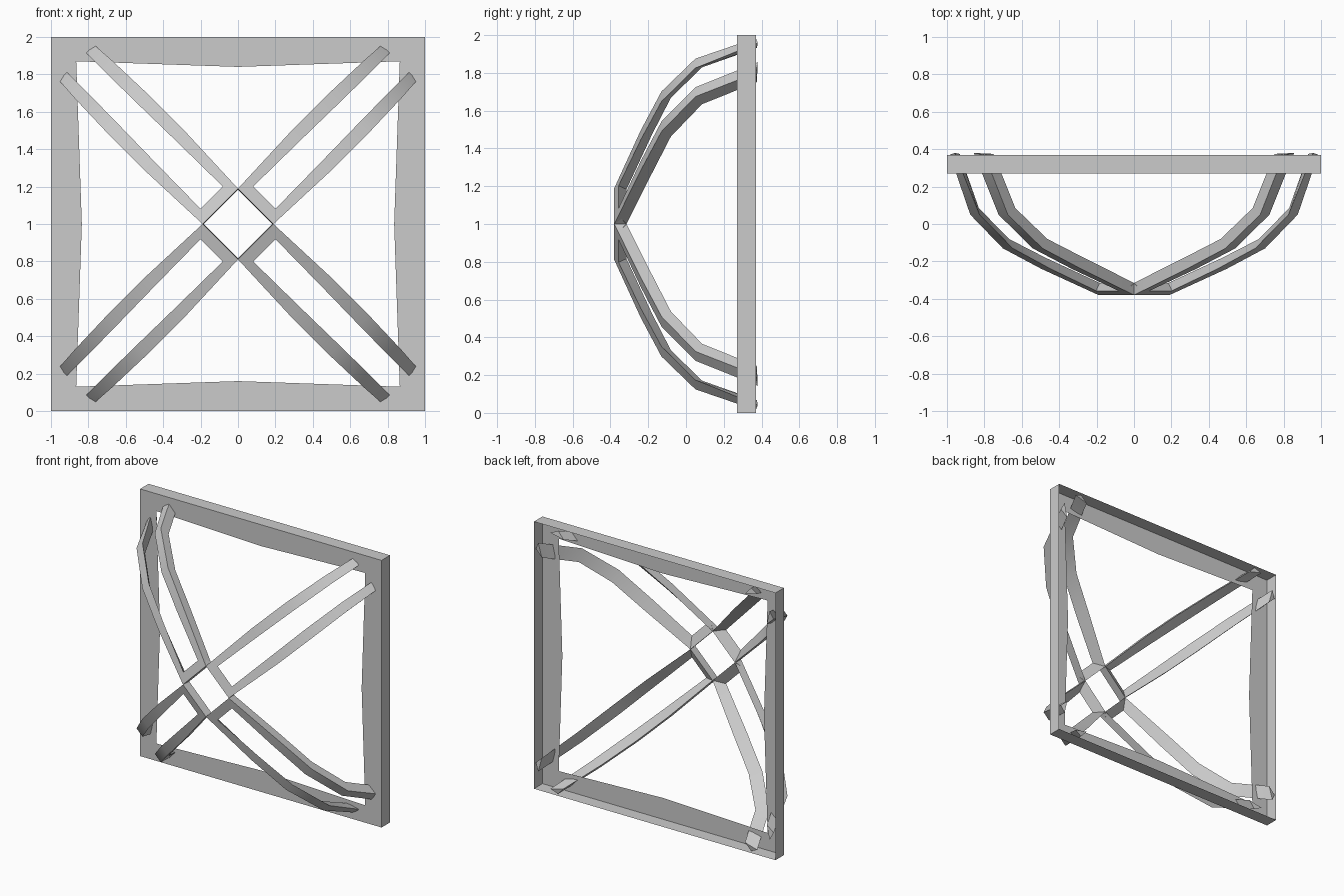
import bpy, bmesh, math
from mathutils import Matrix, Vector

if "Cube" in bpy.data.objects:
    bpy.data.objects.remove(bpy.data.objects["Cube"])

def finish(name, bm, smooth=False):
    me = bpy.data.meshes.new(name)
    bmesh.ops.recalc_face_normals(bm, faces=bm.faces)
    bm.to_mesh(me)
    bm.free()
    ob = bpy.data.objects.new(name, me)
    bpy.context.collection.objects.link(ob)
    if smooth:
        bpy.ops.object.select_all(action='DESELECT')
        ob.select_set(True)
        bpy.context.view_layer.objects.active = ob
        bpy.ops.object.shade_smooth_by_angle(angle=math.radians(28))
    return ob

def loft(bm, sections):
    """Closed tube through sections of equal point count, capped at both ends."""
    rings = [[bm.verts.new(p) for p in s] for s in sections]
    n = len(rings[0])
    for a, b in zip(rings, rings[1:]):
        for i in range(n):
            bm.faces.new((a[i], a[(i + 1) % n], b[(i + 1) % n], b[i]))
    bm.faces.new(rings[0][::-1])
    bm.faces.new(rings[-1])

def place(u, v, y, quarter, side=1):
    """Arm space (u along diagonal, v across, y depth) to world."""
    p = Vector((u - side * v, 0, u + side * v)) / math.sqrt(2)
    p.y = y
    return Matrix.Rotation(quarter * math.pi / 2, 3, 'Y') @ p + Vector((0, 0, 1))

# square frame: front plate with a slightly pinched opening, rim wall, open back
bm = bmesh.new()
square = [(-1, -1), (0, -1), (1, -1), (1, 0), (1, 1), (0, 1), (-1, 1), (-1, 0)]
loops = []
for kind in ("back", "front", "opening"):
    loop = []
    for x, z in square:
        if kind == "opening":
            x, z = x * (0.865 if z else 0.835), z * (0.87 if x else 0.84)
        loop.append(bm.verts.new((x, 0.37 if kind == "back" else 0.27, 1 + z)))
    loops.append(loop)
for a, b in zip(loops, loops[1:]):
    for i in range(8):
        bm.faces.new((a[i], a[(i + 1) % 8], b[(i + 1) % 8], b[i]))
finish("square_frame", bm)

# curved rail: outer edge, inner edge and back edge as (u, v, y)
rail = [
    ((0.134, 0.134, -0.38), (0.134, 0.085, -0.38), (0.13, 0.130, -0.315)),
    ((0.55, 0.150, -0.24), (0.55, 0.080, -0.24), (0.525, 0.145, -0.18)),
    ((0.842, 0.150, -0.13), (0.842, 0.075, -0.13), (0.80, 0.145, -0.08)),
    ((1.096, 0.142, 0.05), (1.096, 0.072, 0.05), (1.035, 0.138, 0.085)),
    ((1.262, 0.131, 0.37), (1.283, 0.072, 0.38), (1.19, 0.128, 0.375)),
]
for q, arm in enumerate(("upper_right", "lower_right", "lower_left", "upper_left")):
    for side, label in ((1, "a"), (-1, "b")):
        bm = bmesh.new()
        loft(bm, [[place(*p, q, side) for p in s] for s in rail])
        finish(f"{arm}_rail_{label}", bm, True)
    # cross bar forming one side of the central diamond
    bm = bmesh.new()
    bar = ((0.134, -0.38), (0.2, -0.358), (0.13, -0.315))
    loft(bm, [[place(u, v, y, q) for u, y in bar] for v in (-0.134, 0.134)])
    finish(f"{arm}_centre_bar", bm)
